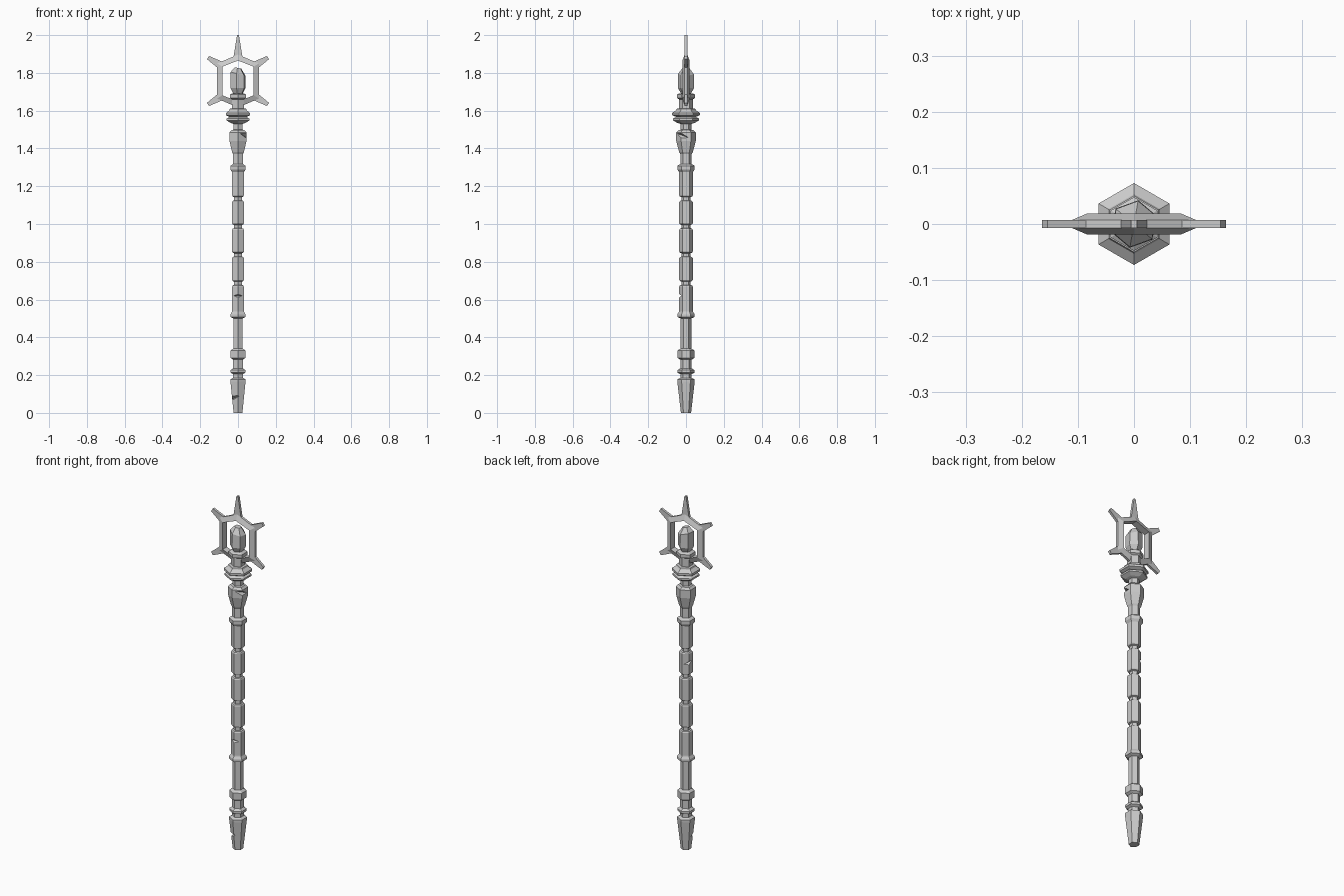
import bpy, bmesh, math
from mathutils import Vector, Matrix

if "Cube" in bpy.data.objects:
    bpy.data.objects.remove(bpy.data.objects["Cube"])


def make(name, bm):
    bmesh.ops.recalc_face_normals(bm, faces=bm.faces)
    me = bpy.data.meshes.new(name)
    bm.to_mesh(me)
    bm.free()
    ob = bpy.data.objects.new(name, me)
    bpy.context.collection.objects.link(ob)
    return ob


def skin(bm, loops, caps=True, closed=False):
    """Bridge successive vertex loops with quads."""
    n = len(loops[0])
    pairs = list(zip(loops, loops[1:]))
    if closed:
        pairs.append((loops[-1], loops[0]))
    for a, b in pairs:
        for i in range(n):
            j = (i + 1) % n
            bm.faces.new((a[i], a[j], b[j], b[i]))
    if caps:
        bm.faces.new(loops[0])
        bm.faces.new(loops[-1])


def hex_lathe(name, profile):
    bm = bmesh.new()
    loops = []
    for r, z in profile:
        angs = [math.radians(30 + 60 * k) for k in range(6)]
        loops.append([bm.verts.new((r * math.cos(a), r * math.sin(a), z)) for a in angs])
    skin(bm, loops)
    return make(name, bm)


def notch(target, ang, r, z, size=0.018, tilt=0.0):
    """Cut a V-shaped chip out of an edge of the shaft."""
    bm = bmesh.new()
    bmesh.ops.create_cube(bm, size=1)
    a = math.radians(ang)
    m = (Matrix.Translation((r * math.cos(a), r * math.sin(a), z)) @ Matrix.Rotation(a, 4, 'Z')
         @ Matrix.Rotation(tilt, 4, 'X') @ Matrix.Diagonal((1.1, 1, 0.75, 1))
         @ Matrix.Rotation(math.pi / 4, 4, 'Y') @ Matrix.Diagonal((size, 0.09, size, 1)))
    bmesh.ops.transform(bm, matrix=m, verts=bm.verts)
    cutter = make("chip_cutter", bm)
    cutter.hide_render = True
    cutter.hide_viewport = True
    mod = target.modifiers.new("chip", 'BOOLEAN')
    mod.operation = 'DIFFERENCE'
    mod.solver = 'EXACT'
    mod.object = cutter


# Foot and lower collars
foot = hex_lathe("foot", [(0.027, 0), (0.046, 0.165), (0.046, 0.178), (0.030, 0.186), (0.030, 0.205),
                          (0.045, 0.213), (0.045, 0.226), (0.030, 0.236), (0.030, 0.282),
                          (0.045, 0.291), (0.045, 0.33), (0.028, 0.341), (0.028, 0.50)])
notch(foot, 225, 0.036, 0.08, 0.02, 0.3)

# Grip: collars at both ends, five segments separated by thin necks
profile = [(0.028, 0.50), (0.046, 0.508), (0.046, 0.522), (0.037, 0.535)]
for lo, hi in [(0.54, 0.675), (0.698, 0.825), (0.848, 0.975), (0.998, 1.122), (1.145, 1.28)]:
    profile += [(0.024, lo - 0.003), (0.032, lo), (0.036, lo + 0.006), (0.036, hi - 0.006),
                (0.032, hi), (0.024, hi + 0.003)] if lo > 0.6 else \
               [(0.036, lo), (0.036, hi - 0.006), (0.032, hi), (0.024, hi + 0.003)]
profile = profile[:-2] + [(0.046, 1.288), (0.046, 1.308), (0.030, 1.318), (0.030, 1.37)]
grip = hex_lathe("grip", profile)
notch(grip, 270, 0.037, 0.62, 0.018)
notch(grip, 150, 0.037, 1.065, 0.018, 0.3)

# Flared neck below the head
neck = hex_lathe("flared_neck", [(0.030, 1.37), (0.036, 1.38), (0.052, 1.44), (0.052, 1.485),
                                 (0.040, 1.497), (0.029, 1.499), (0.029, 1.53)])
notch(neck, 330, 0.050, 1.468, 0.022, -0.3)

# Stacked discs, column and crystal socket
hex_lathe("head_discs", [(0.029, 1.53), (0.045, 1.535), (0.069, 1.548), (0.069, 1.558), (0.052, 1.567),
                         (0.073, 1.576), (0.073, 1.588), (0.053, 1.602), (0.050, 1.61),
                         (0.036, 1.612), (0.036, 1.66), (0.048, 1.667), (0.048, 1.685),
                         (0.036, 1.692)])

# Irregular crystal with a slanted tip
bm = bmesh.new()
loops = []
for scale, z, tilt in [(0.55, 1.685, 0), (1.0, 1.72, 0), (0.97, 1.795, -0.25), (0.42, 1.826, -0.2)]:
    loop = []
    for k in range(6):
        a = math.radians(20 + 60 * k)
        x, y = 0.043 * scale * math.cos(a), 0.043 * scale * math.sin(a)
        loop.append(bm.verts.new((x, y, z + tilt * x)))
    loops.append(loop)
skin(bm, loops)
make("crystal", bm)

# Tall hexagonal ring, thick inside and thin outside
CZ = 1.757


def tall_hex(w, h, top):
    return [(0, top), (w, h), (w, -h), (0, -top), (-w, -h), (-w, h)]


bm = bmesh.new()
section = [(tall_hex(0.083, 0.076, 0.108), -0.019), (tall_hex(0.111, 0.093, 0.14), -0.007),
           (tall_hex(0.111, 0.093, 0.14), 0.007), (tall_hex(0.083, 0.076, 0.108), 0.019)]
loops = [[bm.verts.new((x, y, CZ + z)) for x, z in pts] for pts, y in section]
skin(bm, loops, caps=False, closed=True)
make("head_ring", bm)


# Flat tapering spikes on the ring corners
def spike(name, base, tip, wb, wt):
    b, t = Vector((base[0], 0, base[1])), Vector((tip[0], 0, tip[1]))
    side = (t - b).normalized().cross(Vector((0, 1, 0)))
    bm = bmesh.new()
    loops = [[bm.verts.new(p + side * s * w + Vector((0, y * 0.007, 0)))
              for s, y in ((1, 1), (1, -1), (-1, -1), (-1, 1))] for p, w in ((b, wb), (t, wt))]
    skin(bm, loops)
    make(name, bm)


spike("top_spike", (0, CZ + 0.12), (0, 2.0), 0.025, 0.005)
for sx, xn in ((1, "right"), (-1, "left")):
    for sz, zn in ((1, "upper"), (-1, "lower")):
        spike(f"{zn}_{xn}_spike", (sx * 0.093, CZ + sz * 0.084), (sx * 0.159, CZ + sz * 0.124), 0.021, 0.010)
